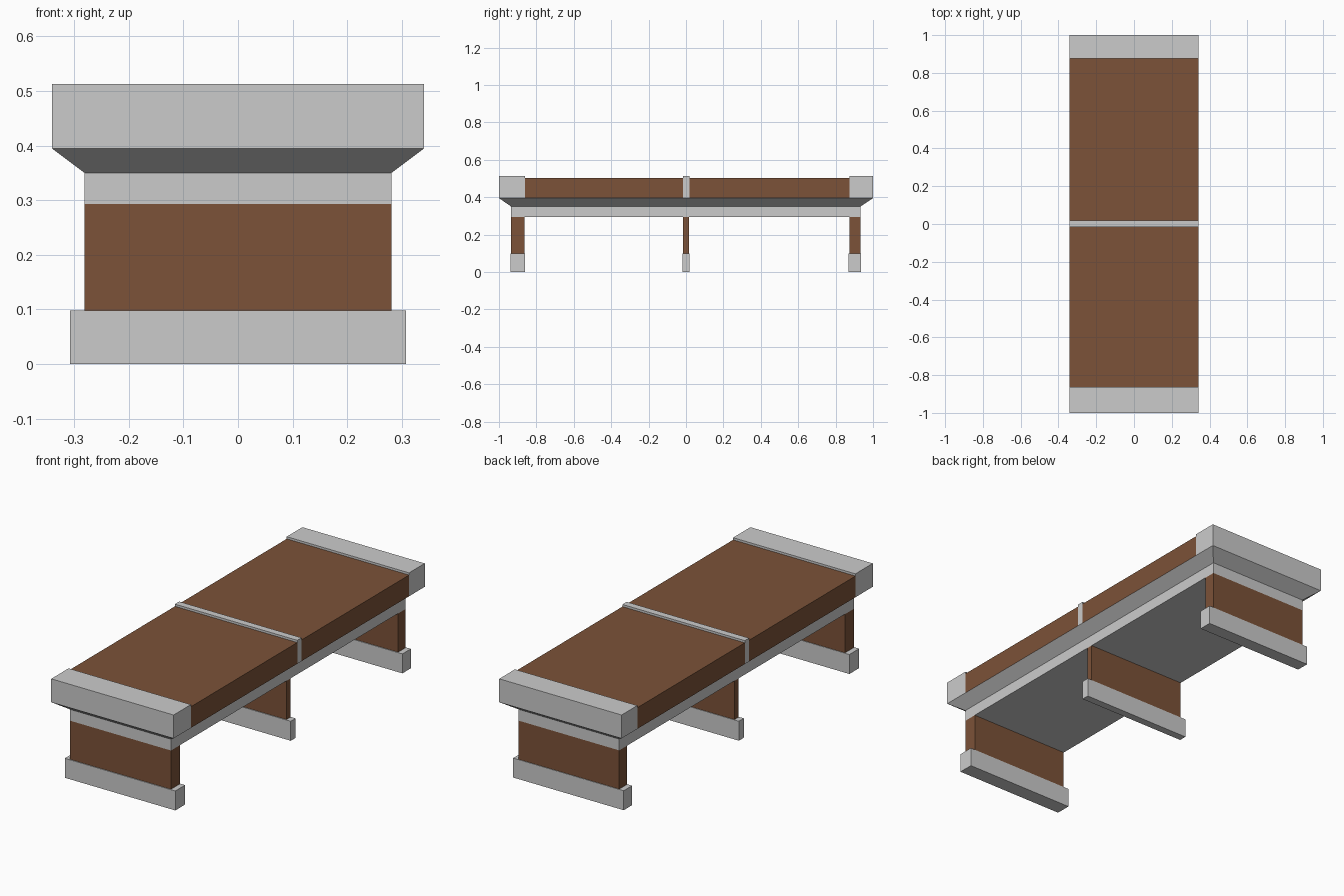
import bpy, bmesh

if "Cube" in bpy.data.objects:
    bpy.data.objects.remove(bpy.data.objects["Cube"])

wood = bpy.data.materials.new("brown")
wood.diffuse_color = (0.2, 0.085, 0.04, 1)
wood.use_nodes = True
wood.node_tree.nodes["Principled BSDF"].inputs["Base Color"].default_value = wood.diffuse_color


def loft(name, rings, mat=None):
    """Closed solid from stacked rectangles (x0, x1, y0, y1, z)."""
    bm = bmesh.new()
    loops = [[bm.verts.new(p) for p in ((x0, y0, z), (x1, y0, z), (x1, y1, z), (x0, y1, z))]
             for x0, x1, y0, y1, z in rings]
    bm.faces.new(loops[0][::-1])
    bm.faces.new(loops[-1])
    for a, b in zip(loops, loops[1:]):
        for i in range(4):
            j = (i + 1) % 4
            bm.faces.new((a[i], a[j], b[j], b[i]))
    mesh = bpy.data.meshes.new(name)
    bm.to_mesh(mesh)
    bm.free()
    obj = bpy.data.objects.new(name, mesh)
    bpy.context.collection.objects.link(obj)
    if mat:
        mesh.materials.append(mat)
    return obj


def box(name, hx, y0, y1, z0, z1, mat=None):
    return loft(name, [(-hx, hx, y0, y1, z) for z in (z0, z1)], mat)


TOP, LEG = 0.341, 0.281          # half widths
Z_FOOT, Z_LEG, Z_APRON, Z_SLAB = 0.098, 0.293, 0.35, 0.395

# Apron flaring out to the full bench outline
loft("bench_frame", [(-LEG, LEG, -0.935, 0.933, Z_LEG),
                     (-LEG, LEG, -0.935, 0.933, Z_APRON),
                     (-TOP, TOP, -1, 1, Z_SLAB)])

# Seat panels between the raised end caps and centre band
for name, y0, y1 in (("front", -0.862, -0.015), ("back", 0.019, 0.875)):
    box(name + "_seat", TOP, y0, y1, Z_SLAB, 0.502, wood)
for name, y0, y1 in (("front_end_cap", -1, -0.862), ("centre_band", -0.015, 0.019),
                     ("back_end_cap", 0.875, 1)):
    box(name, TOP, y0, y1, Z_SLAB, 0.513)

# Panel legs standing on wider feet
for name, y0, y1 in (("front", -0.935, -0.864), ("middle", -0.016, 0.016),
                     ("back", 0.873, 0.933)):
    box(name + "_leg", LEG, y0, y1, Z_FOOT, Z_LEG, wood)
    box(name + "_foot", 0.308, y0 - 0.004, y1 + 0.003, 0, Z_FOOT)
